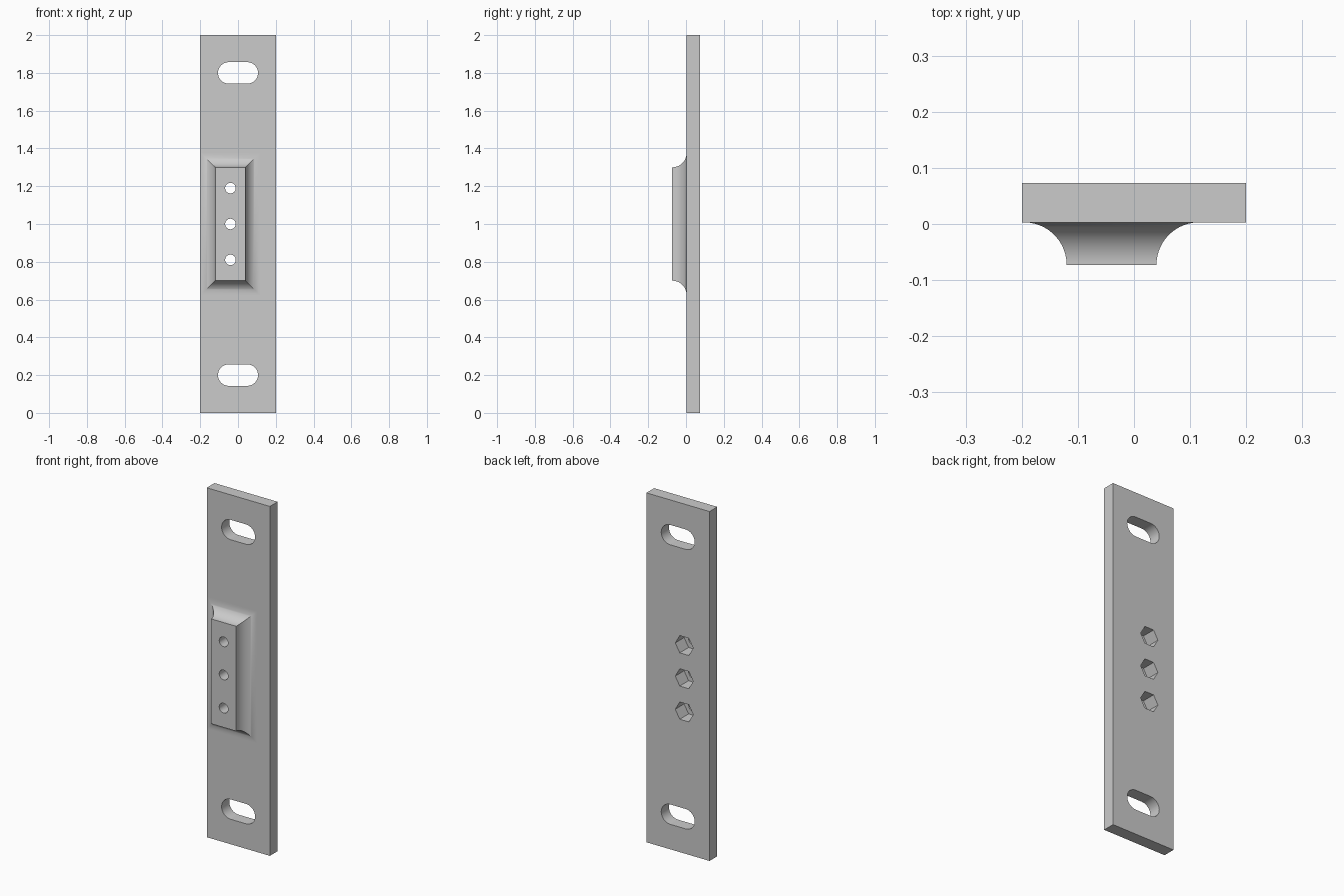
import bpy, bmesh, math

if "Cube" in bpy.data.objects:
    bpy.data.objects.remove(bpy.data.objects["Cube"], do_unlink=True)

BACK, FACE, FRONT = 0.073, 0.003, -0.073   # plate back, plate front, pad front
PAD_X, PAD_Z = -0.04, 1.0

grey = bpy.data.materials.new("light_grey")
grey.use_nodes = True
grey.diffuse_color = (0.6, 0.6, 0.6, 1)
grey.node_tree.nodes["Principled BSDF"].inputs["Base Color"].default_value = (0.6, 0.6, 0.6, 1)


def loft(name, rings):
    """Closed solid skinned through rings of (x, y, z) points."""
    bm = bmesh.new()
    loops = [[bm.verts.new(p) for p in ring] for ring in rings]
    for a, b in zip(loops, loops[1:]):
        for i in range(len(a)):
            j = (i + 1) % len(a)
            bm.faces.new((a[i], a[j], b[j], b[i]))
    bm.faces.new(loops[0])
    bm.faces.new(loops[-1])
    bmesh.ops.recalc_face_normals(bm, faces=bm.faces)
    mesh = bpy.data.meshes.new(name)
    bm.to_mesh(mesh)
    bm.free()
    mesh.materials.append(grey)
    obj = bpy.data.objects.new(name, mesh)
    bpy.context.collection.objects.link(obj)
    return obj


def prism(name, outline, y0, y1):
    return loft(name, [[(x, y, z) for x, z in outline] for y in (y0, y1)])


def rect(cx, cz, hx, hz):
    return [(cx - hx, cz - hz), (cx + hx, cz - hz), (cx + hx, cz + hz), (cx - hx, cz + hz)]


def polygon(cx, cz, r, sides):
    return [(cx + r * math.cos(math.tau * i / sides),
             cz + r * math.sin(math.tau * i / sides)) for i in range(sides)]


def slot(cz, half, r, steps=16):
    pts = []
    for side in (1, -1):
        for i in range(steps + 1):
            a = math.pi * (i / steps - 0.5)
            pts.append((side * (half - r + r * math.cos(a)), cz + side * r * math.sin(a)))
    return pts


# Mounting plate
plate = prism("mounting_plate", rect(0, 1, 0.2, 1), FACE, BACK)

# Raised pad with a concave fillet running out onto the plate
radius, steps = FACE - FRONT, 20
rings = []
for i in range(steps + 1):
    a = math.pi / 2 * i / steps
    grow = radius * (1 - math.cos(a))
    y = FRONT + radius * math.sin(a)
    rings.append([(x, y, z) for x, z in rect(PAD_X, PAD_Z, 0.08 + grow, 0.3 + grow)])
rings.append([(x, FACE + 0.03, z) for x, _, z in rings[-1]])
pad = loft("raised_pad", rings)

# Cutters: end slots, screw holes and hexagonal nut pockets
cutters = [prism("slot_cutter", slot(z, 0.106, 0.057), -0.2, 0.2) for z in (0.2, 1.8)]
for z in (0.81, 1.0, 1.19):
    cutters.append(prism("hole_cutter", polygon(PAD_X, z, 0.028, 32), -0.2, 0.05))
    cutters.append(prism("nut_pocket_cutter", polygon(PAD_X, z, 0.057, 6), -0.007, 0.2))

for tool, operation in [(pad, 'UNION')] + [(c, 'DIFFERENCE') for c in cutters]:
    mod = plate.modifiers.new(tool.name, 'BOOLEAN')
    mod.operation, mod.solver, mod.object = operation, 'EXACT', tool

bpy.context.view_layer.objects.active = plate
plate.select_set(True)
for mod in list(plate.modifiers):
    bpy.ops.object.modifier_apply(modifier=mod.name)
for tool in [pad] + cutters:
    bpy.data.objects.remove(tool, do_unlink=True)

# Smooth curved walls, keep the flat faces flat
bpy.ops.object.shade_smooth_by_angle(angle=math.radians(30))
for poly in plate.data.polygons:
    if max(abs(c) for c in poly.normal) > 0.9999:
        poly.use_smooth = False
